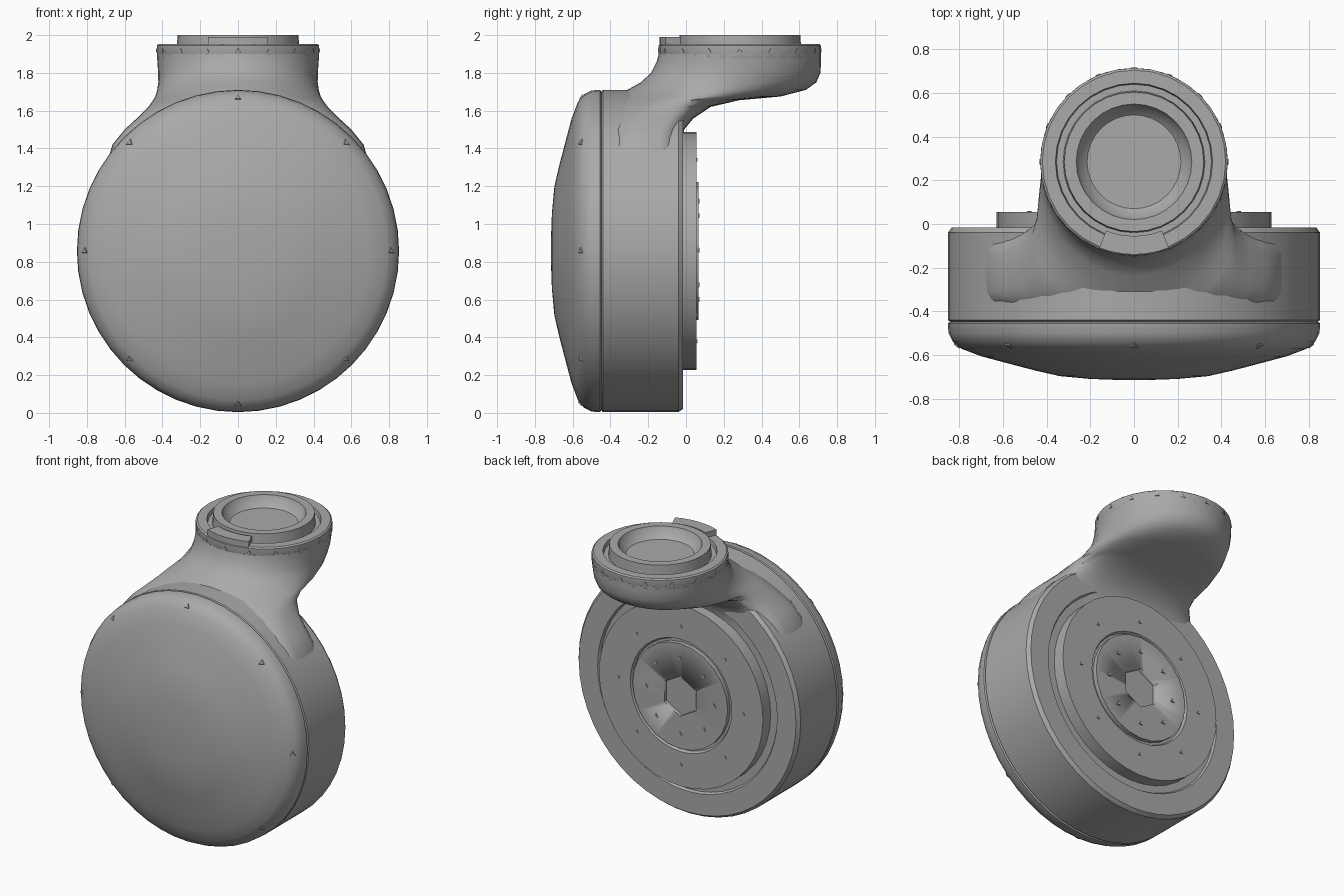
import bpy, bmesh, math
from mathutils import Matrix, Vector

cube = bpy.data.objects.get("Cube")
if cube:
    bpy.data.objects.remove(cube, do_unlink=True)

grey = bpy.data.materials.new("plain grey")
grey.use_nodes = True
GREY = (0.4, 0.4, 0.4, 1)
grey.diffuse_color = GREY
grey.node_tree.nodes["Principled BSDF"].inputs["Base Color"].default_value = GREY

DRUM = Vector((0, 0, 0.857))      # horizontal axis along y
HEAD = Vector((0, 0.285, 0))      # vertical axis along z
TAU = 2 * math.pi


def finish(name, bm, angle=30):
    bmesh.ops.remove_doubles(bm, verts=bm.verts, dist=0.0005)
    bmesh.ops.recalc_face_normals(bm, faces=bm.faces)
    mesh = bpy.data.meshes.new(name)
    bm.to_mesh(mesh)
    bm.free()
    mesh.materials.append(grey)
    ob = bpy.data.objects.new(name, mesh)
    bpy.context.collection.objects.link(ob)
    bpy.ops.object.select_all(action='DESELECT')
    ob.select_set(True)
    bpy.context.view_layer.objects.active = ob
    bpy.ops.object.shade_smooth_by_angle(angle=math.radians(angle))
    return ob


def loft(bm, rings):
    """Skin a list of closed rings of points and cap both ends."""
    loops = [[bm.verts.new(p) for p in ring] for ring in rings]
    n = len(loops[0])
    for a, b in zip(loops, loops[1:]):
        for i in range(n):
            j = (i + 1) % n
            bm.faces.new((a[i], a[j], b[j], b[i]))
    bm.faces.new(loops[0])
    bm.faces.new(loops[-1])


def lathe(name, profile, centre, axis, sides):
    """Turn (radius, position) pairs round the y or z axis."""
    bm = bmesh.new()
    rings = []
    for r, h in profile:
        ring = []
        for i in range(sides):
            c, s = r * math.cos(TAU * i / sides), r * math.sin(TAU * i / sides)
            ring.append(centre + Vector((c, h, s) if axis == 'y' else (c, s, h)))
        rings.append(ring)
    loft(bm, rings)
    return finish(name, bm)


# Main drum with a chamfered back edge
lathe("drum_body", [(0.84, -0.45), (0.853, -0.44), (0.853, -0.04),
                    (0.835, -0.015), (0.69, -0.015), (0.68, -0.03), (0.6, -0.03)],
      DRUM, 'y', 48)

# Domed front cap, separated by a fine seam
lathe("front_cap", [(0.84, -0.446), (0.853, -0.455), (0.85, -0.5), (0.83, -0.54),
                    (0.79, -0.572), (0.7, -0.606), (0.58, -0.638), (0.45, -0.672),
                    (0.34, -0.697), (0.2, -0.71), (0.06, -0.715)], DRUM, 'y', 48)

# Back plate and its raised hub with a hexagonal socket
lathe("back_plate", [(0.63, -0.03), (0.63, 0.055), (0.39, 0.055), (0.38, 0.035),
                     (0.3, 0.035)], DRUM, 'y', 40)
hub = lathe("back_hub", [(0.365, 0.02), (0.365, 0.065), (0.05, 0.065)], DRUM, 'y', 24)
bm = bmesh.new()
bmesh.ops.create_cone(bm, cap_ends=True, segments=6, radius1=0.14, radius2=0.14, depth=0.05,
                      matrix=Matrix.Translation(DRUM + Vector((0, 0.065, 0)))
                      @ Matrix.Rotation(math.pi / 2, 4, 'X'))
cutter = finish("socket_cutter", bm)
cutter.hide_render = True
cutter.hide_set(True)
cut = hub.modifiers.new("socket", 'BOOLEAN')
cut.object = cutter
cut.solver = 'EXACT'
bpy.context.view_layer.objects.active = hub
bpy.ops.object.modifier_apply(modifier=cut.name)
bpy.data.objects.remove(cutter, do_unlink=True)

# Neck: stacked rounded sections sweeping from the drum out to the head
# (height, half width, front y, back y, squareness)
SECTIONS = [(1.3, 0.70, -0.42, -0.03, 5), (1.42, 0.665, -0.42, -0.025, 4.5),
            (1.5, 0.60, -0.42, -0.01, 4), (1.56, 0.535, -0.41, 0.04, 3.4),
            (1.62, 0.475, -0.39, 0.13, 2.8), (1.655, 0.45, -0.37, 0.28, 2.4),
            (1.675, 0.438, -0.35, 0.50, 2.2), (1.71, 0.428, -0.31, 0.635, 2.1),
            (1.75, 0.422, -0.24, 0.69, 2), (1.8, 0.423, -0.185, 0.712, 2),
            (1.86, 0.427, -0.155, 0.715, 2), (1.9, 0.43, -0.145, 0.715, 2)]
bm = bmesh.new()
rings = []
for z, w, y0, y1, p in SECTIONS:
    ring = []
    for i in range(40):
        c, s = math.cos(TAU * i / 40), math.sin(TAU * i / 40)
        ring.append((math.copysign(abs(c) ** (2 / p), c) * w,
                     (y0 + y1) / 2 + math.copysign(abs(s) ** (2 / p), s) * (y1 - y0) / 2, z))
    rings.append(ring)
loft(bm, rings)
finish("neck", bm, 45)

# Head flange with a groove, raised collar and shallow well
lathe("head_flange", [(0.42, 1.86), (0.43, 1.88), (0.43, 1.945), (0.42, 1.953), (0.36, 1.953),
                      (0.355, 1.925), (0.325, 1.925), (0.32, 2.0), (0.265, 2.0),
                      (0.25, 1.96), (0.215, 1.93), (0.02, 1.93)], HEAD, 'z', 32)

# Curved stop on the front of the flange
bm = bmesh.new()
rings = []
for i in range(7):
    a = math.radians(-112 + 44 * i / 6)
    d = Vector((math.cos(a), math.sin(a), 0))
    rings.append([HEAD + d * r + Vector((0, 0, z))
                  for r, z in ((0.34, 1.94), (0.425, 1.94), (0.425, 1.99), (0.34, 1.99))])
loft(bm, rings)
finish("flange_stop", bm)


def studs(name, spots, size):
    """Small three-sided studs, each given by a position and outward direction."""
    bm = bmesh.new()
    for pos, out in spots:
        turn = out.to_track_quat('Z', 'Y').to_matrix().to_4x4()
        bmesh.ops.create_cone(bm, cap_ends=True, segments=3, radius1=size, radius2=size * 0.7,
                              depth=0.012, matrix=Matrix.Translation(pos) @ turn)
    finish(name, bm)


def around(count, r, h, axis, lean=None):
    """Evenly spaced spots round the drum or head axis."""
    out = []
    for i in range(count):
        a = TAU * i / count
        c, s = math.cos(a), math.sin(a)
        if axis == 'z':
            d = Vector((c, s, 0))
            out.append((HEAD + d * r + Vector((0, 0, h)), d))
        else:
            d = Vector((c, 0, s))
            out.append((DRUM + d * r + Vector((0, h, 0)), (d * lean[0] + Vector((0, lean[1], 0)))))
    return out


studs("flange_studs", around(16, 0.427, 1.915, 'z'), 0.02)
studs("cap_studs", around(8, 0.81, -0.556, 'y', (0.6, -0.8)), 0.025)
studs("hub_studs", around(8, 0.26, 0.065, 'y', (0, 1)), 0.022)
studs("plate_studs", around(8, 0.48, 0.054, 'y', (0, 1)), 0.016)
